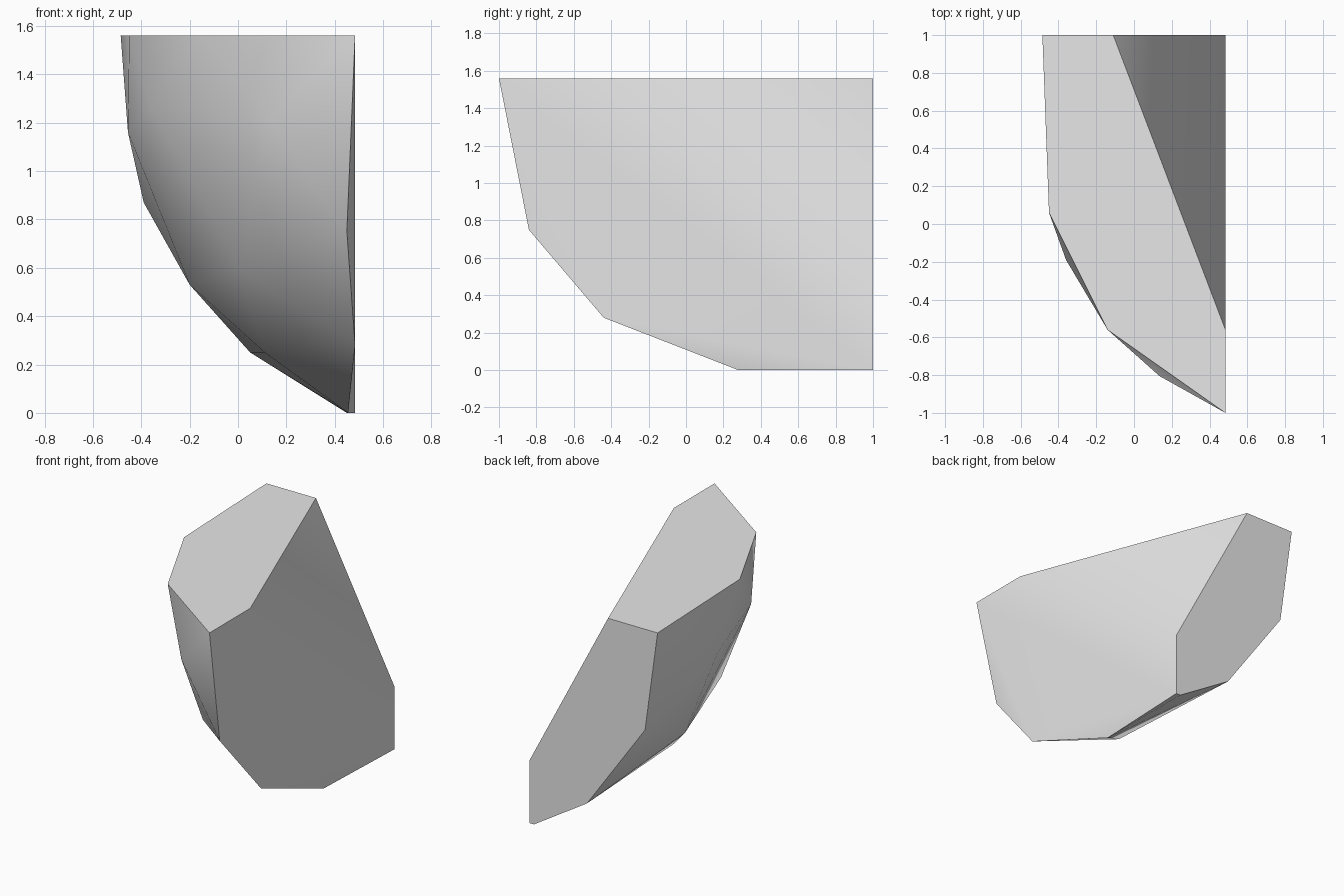
import bpy
import bmesh
import math

cube = bpy.data.objects.get("Cube")
if cube:
    bpy.data.objects.remove(cube, do_unlink=True)

RIGHT, BACK, TOP = 0.484, 1.0, 1.56

# Outline of the flat back cut, as x, z
back_cut = [(-0.485, TOP), (-0.39, 0.87), (0.05, 0.25), (0.45, 0),
            (RIGHT, 0), (RIGHT, 0.43), (-0.11, TOP)]
# Outline of the flat top cut, as x, y
top_cut = [(RIGHT, -0.56), (RIGHT, -1), (-0.14, -0.56), (-0.45, 0.06)]
# Lower edge of the side cut
side_cut = [(0.45, -0.84, 0.75), (RIGHT, -0.44, 0.28), (0.455, 0.28, 0)]
# Corners of the rounded outer surface
outer = [(-0.455, 0.3, 1.16), (-0.2, 0.3, 0.53), (0.11, -0.02, 0.25),
         (0, -0.38, 0.6), (0.135, -0.805, 1.21), (-0.36, -0.19, 1.27)]

points = ([(x, BACK, z) for x, z in back_cut]
          + [(x, y, TOP) for x, y in top_cut] + side_cut + outer)

# Convex rock fragment
bm = bmesh.new()
for p in points:
    bm.verts.new(p)
bmesh.ops.convex_hull(bm, input=bm.verts[:])
bmesh.ops.dissolve_limit(bm, angle_limit=math.radians(1),
                         verts=bm.verts[:], edges=bm.edges[:])
bmesh.ops.recalc_face_normals(bm, faces=bm.faces[:])
mesh = bpy.data.meshes.new("rock_fragment")
bm.to_mesh(mesh)
bm.free()
rock = bpy.data.objects.new("rock_fragment", mesh)
bpy.context.collection.objects.link(rock)

# Plain grey stone
stone = bpy.data.materials.new("grey_stone")
stone.use_nodes = True
colour = (0.8, 0.8, 0.8, 1)
stone.diffuse_color = colour
stone.node_tree.nodes["Principled BSDF"].inputs["Base Color"].default_value = colour
mesh.materials.append(stone)

# Soft outer surface, crisp cut edges
bpy.ops.object.select_all(action='DESELECT')
rock.select_set(True)
bpy.context.view_layer.objects.active = rock
bpy.ops.object.shade_smooth_by_angle(angle=math.radians(35))
